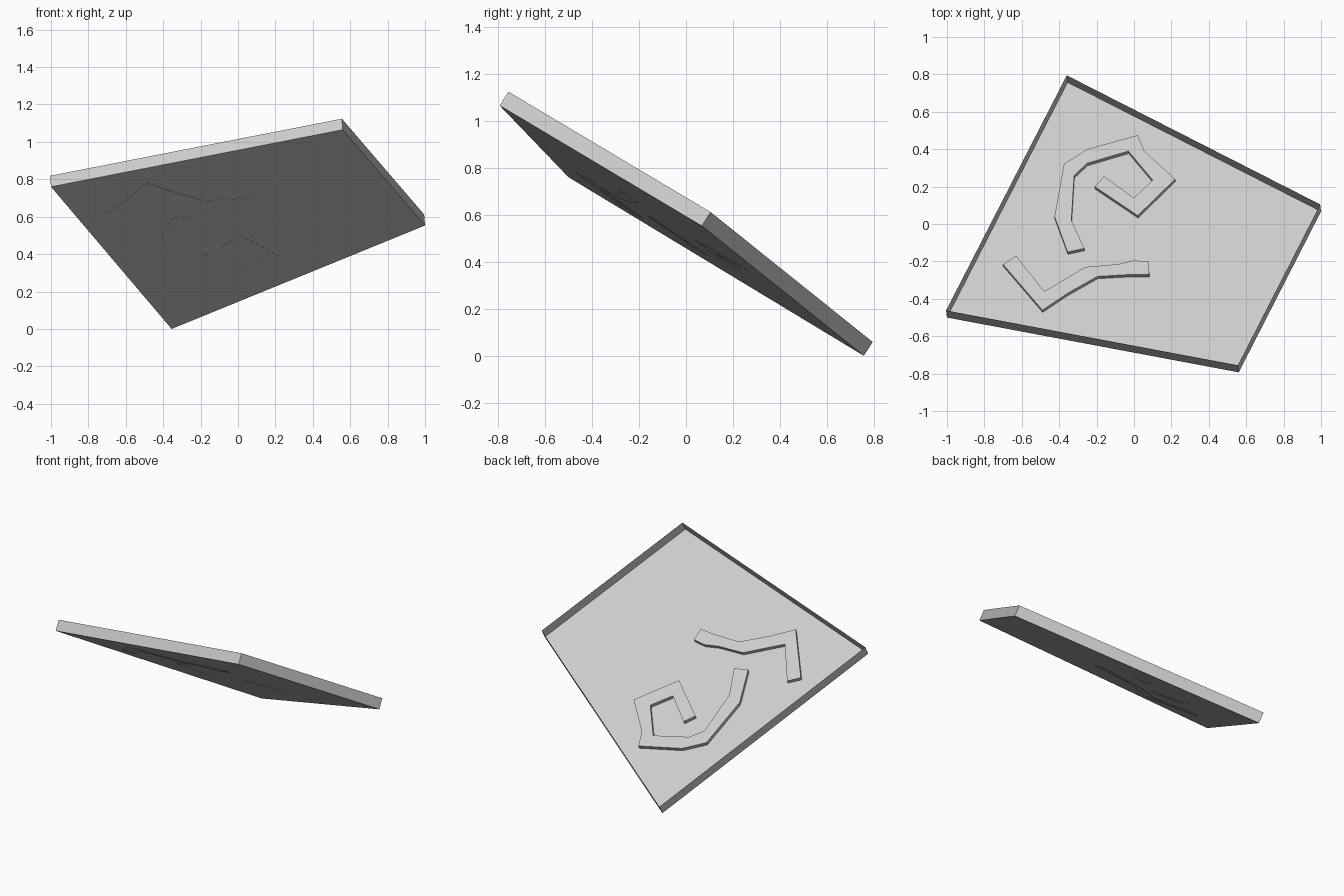
import bpy, bmesh
from mathutils import Vector

if "Cube" in bpy.data.objects:
    bpy.data.objects.remove(bpy.data.objects["Cube"])

# Tilted floor corners: high front, right, low back, left
floor = [Vector(p) for p in ((0.56, -0.793, 1.065), (1.0, 0.067, 0.553),
                             (-0.355, 0.757, 0.0), (-1.0, -0.5, 0.76))]
normal = (floor[2] - floor[0]).cross(floor[3] - floor[1]).normalized()
if normal.z < 0:
    normal.negate()
centre = sum(floor, Vector()) / 4
RIM = 0.07
RAISE = 0.025


def on_floor(x, y, height):
    """Point at plan position x, y lying a given height off the floor plane."""
    base = centre + normal * height
    z = base.z - (normal.x * (x - base.x) + normal.y * (y - base.y)) / normal.z
    return Vector((x, y, z))


def prism(name, bottom, offset, open_top=False):
    """Extrude an outline along an offset; optionally leave the top open."""
    bm = bmesh.new()
    low = [bm.verts.new(p) for p in bottom]
    high = [bm.verts.new(p + offset) for p in bottom]
    n = len(low)
    bm.faces.new(low[::-1])
    if not open_top:
        bm.faces.new(high)
    for i in range(n):
        j = (i + 1) % n
        bm.faces.new((low[i], low[j], high[j], high[i]))
    if not open_top:
        bmesh.ops.recalc_face_normals(bm, faces=bm.faces)
    mesh = bpy.data.meshes.new(name)
    bm.to_mesh(mesh)
    bm.free()
    obj = bpy.data.objects.new(name, mesh)
    bpy.context.collection.objects.link(obj)
    return obj


def raised_strip(name, outline):
    lift = normal * RAISE
    return prism(name, [on_floor(x, y, RAISE) - lift for x, y in outline], lift)


# Thin-walled open tray
prism("tray", floor, normal * RIM, open_top=True)

# Hooked strip
raised_strip("hooked_strip", [
    (-.355, -.15), (-.425, .04), (-.375, .32), (-.25, .40), (.02, .475),
    (.055, .39), (.22, .24), (.02, .045), (-.21, .20), (-.16, .255),
    (0, .14), (.10, .235), (-.03, .39), (-.25, .325), (-.32, .26),
    (-.335, .02), (-.265, -.13)])

# Bent strip
raised_strip("bent_strip", [
    (-.70, -.215), (-.63, -.17), (-.48, -.36), (-.26, -.23), (-.09, -.215),
    (0, -.195), (.08, -.20), (.08, -.27), (-.02, -.27), (-.195, -.28),
    (-.355, -.37), (-.49, -.46)])
